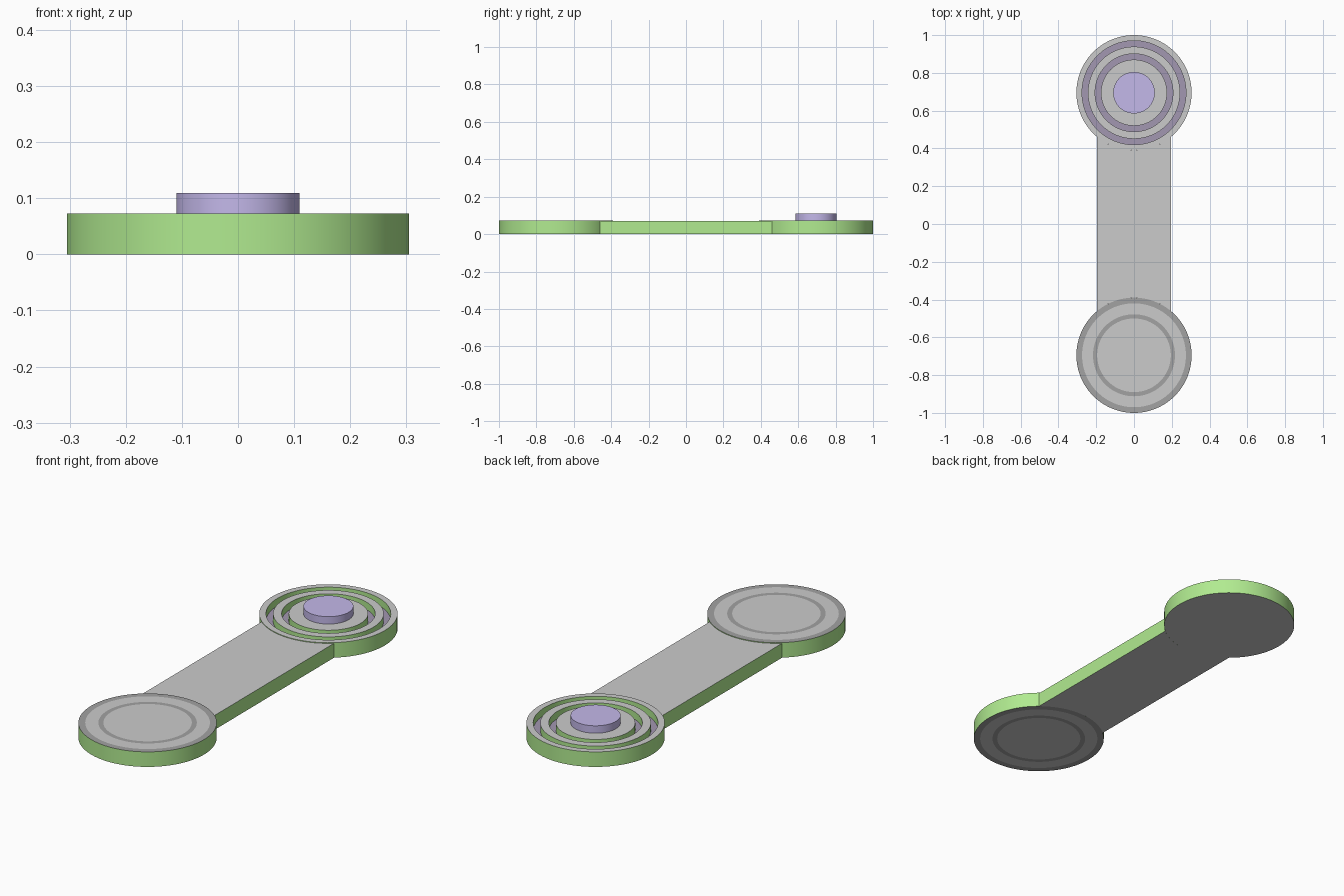
import bpy, bmesh, math

if "Cube" in bpy.data.objects:
    bpy.data.objects.remove(bpy.data.objects["Cube"])

N = 96                      # sides of the round parts
R, CY, H = 0.305, 0.695, 0.073   # disc radius, disc centre, disc height
ARM_W, ARM_H = 0.195, 0.07       # arm half width and height
FLOOR = 0.037               # groove floor height


def material(name, rgb):
    m = bpy.data.materials.new(name)
    m.diffuse_color = (*rgb, 1)
    m.use_nodes = True
    m.node_tree.nodes["Principled BSDF"].inputs["Base Color"].default_value = m.diffuse_color
    return m


GREEN = material("green", (0.44, 0.83, 0.28))
PURPLE = material("purple", (0.55, 0.48, 0.82))
LIGHT = material("light_grey", (0.72, 0.72, 0.72))
MID = material("mid_grey", (0.55, 0.55, 0.55))
DARK = material("dark_grey", (0.36, 0.36, 0.36))
SHADOW = material("groove_purple", (0.36, 0.31, 0.44))


def finish(name, bm, mats):
    bmesh.ops.recalc_face_normals(bm, faces=bm.faces)
    me = bpy.data.meshes.new(name)
    bm.to_mesh(me)
    bm.free()
    for m in mats:
        me.materials.append(m)
    ob = bpy.data.objects.new(name, me)
    bpy.context.collection.objects.link(ob)
    bpy.ops.object.select_all(action='DESELECT')
    ob.select_set(True)
    bpy.context.view_layer.objects.active = ob
    bpy.ops.object.shade_smooth_by_angle(angle=math.radians(30))
    return ob


def lathe(name, cy, profile, seg_mats):
    """Revolve (r, z) points around z at y = cy, one material per segment."""
    bm = bmesh.new()
    mats = list(dict.fromkeys(seg_mats))
    rings = []
    for r, z in profile:
        if r == 0:
            rings.append([bm.verts.new((0, cy, z))] * N)
        else:
            rings.append([bm.verts.new((r * math.cos(t), cy + r * math.sin(t), z))
                          for t in (2 * math.pi * i / N for i in range(N))])
    for a, b, m in zip(rings, rings[1:], seg_mats):
        for i in range(N):
            j = (i + 1) % N
            quad = list(dict.fromkeys((a[i], a[j], b[j], b[i])))
            bm.faces.new(quad).material_index = mats.index(m)
    return finish(name, bm, mats)


# Back disc with two ring grooves
profile = [(0, 0), (R, 0), (R, H)]
mats = [MID, GREEN]
for outer, inner in ((0.275, 0.244), (0.206, 0.175)):
    profile += [(outer, H), (outer, FLOOR), (inner, FLOOR), (inner, H)]
    mats += [LIGHT, GREEN, SHADOW, GREEN]
lathe("grooved_disc", CY, profile + [(0, H)], mats + [LIGHT])

# Raised pin in the grooved disc
lathe("pin", CY, [(0, H), (0.11, H), (0.11, 0.109), (0, 0.109)], [PURPLE] * 3)

# Front disc with flush dark rings above and below
radii = (0.275, 0.217, 0.195, 0)
shades = [DARK, MID, DARK, MID]
lathe("ringed_disc", -CY,
      [(r, 0) for r in radii[::-1]] + [(R, 0), (R, H)] + [(r, H) for r in radii],
      shades[::-1] + [GREEN] + shades)

# Flat arm, its ends hollowed to meet the discs
half = math.asin(ARM_W / R)
arc = [half - 2 * half * i / 24 for i in range(25)]
outline = [(R * math.sin(t), CY - R * math.cos(t)) for t in arc]
outline += [(-x, -y) for x, y in outline]
bm = bmesh.new()
base = bm.faces.new([bm.verts.new((x, y, 0)) for x, y in outline])
top = bmesh.ops.extrude_face_region(bm, geom=[base], use_keep_orig=True)["geom"]
bmesh.ops.translate(bm, vec=(0, 0, ARM_H),
                    verts=[v for v in top if isinstance(v, bmesh.types.BMVert)])
bm.normal_update()
for f in bm.faces:
    f.material_index = 0 if abs(f.normal.z) > 0.5 else 1
finish("arm", bm, [MID, GREEN])
